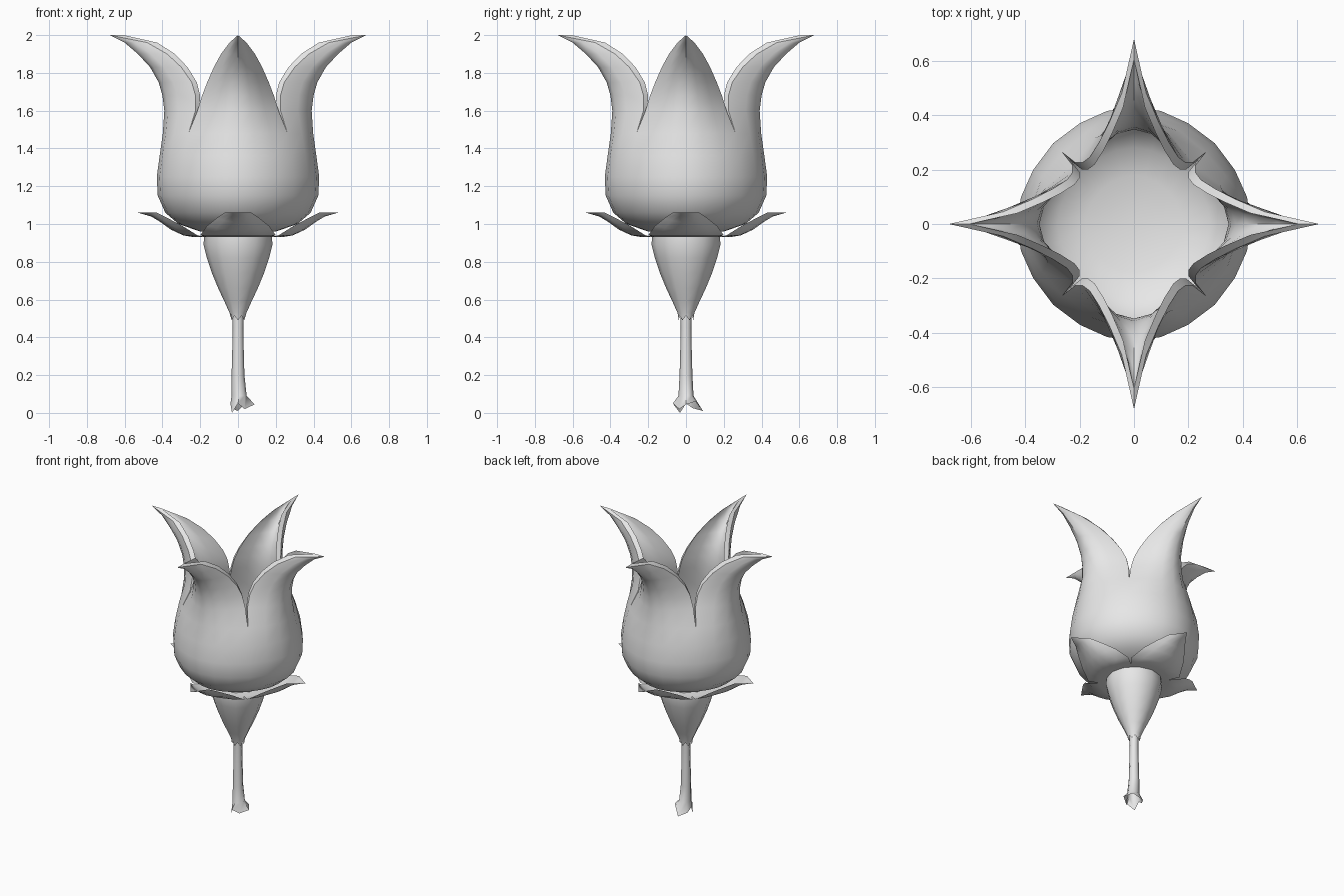
import bpy, bmesh, math
from mathutils import Matrix, Vector

cube = bpy.data.objects.get("Cube")
if cube:
    bpy.data.objects.remove(cube, do_unlink=True)

grey = bpy.data.materials.new("plain_grey")
grey.use_nodes = True
grey.diffuse_color = (0.8, 0.8, 0.8, 1)
grey.node_tree.nodes["Principled BSDF"].inputs["Base Color"].default_value = (0.8, 0.8, 0.8, 1)


def finish(name, bm, angle=40):
    """Weld the seams, fix normals and make a smooth object."""
    bmesh.ops.remove_doubles(bm, verts=bm.verts, dist=0.001)
    bmesh.ops.recalc_face_normals(bm, faces=bm.faces)
    mesh = bpy.data.meshes.new(name)
    bm.to_mesh(mesh)
    bm.free()
    mesh.materials.append(grey)
    obj = bpy.data.objects.new(name, mesh)
    bpy.context.scene.collection.objects.link(obj)
    bpy.ops.object.select_all(action='DESELECT')
    obj.select_set(True)
    bpy.context.view_layer.objects.active = obj
    bpy.ops.object.shade_smooth_by_angle(angle=math.radians(angle))
    return obj


def skin(bm, rows, closed=False):
    """Quads between successive rows of vertices."""
    for a, b in zip(rows, rows[1:]):
        n = len(a)
        for i in range(n if closed else n - 1):
            j = (i + 1) % n
            bm.faces.new((a[i], a[j], b[j], b[i]))


def leaf_grid(bm, rows, turn, scale=1.0, rise=0.0, lift=0.0, segs=6):
    """Curved leaf facing -y; rows are (z, middle radius, edge x, edge y)."""
    grid = []
    for z, mid, ex, ey in rows:
        line = []
        for i in range(segs + 1):
            t = 2 * i / segs - 1
            out = mid - (mid - ey) * t * t
            p = Vector((ex * t * scale, -out * scale, z + lift * t * t))
            p.z += rise * max(0, 1.25 - z) / 0.3
            line.append(bm.verts.new(turn @ p))
        grid.append(line)
    skin(bm, grid)
    return grid


def lathe(bm, profile, sides=12):
    rings = []
    for r, z in profile:
        rings.append([bm.verts.new((r * math.cos(k * math.tau / sides),
                                    r * math.sin(k * math.tau / sides), z))
                      for k in range(sides)])
    skin(bm, rings, closed=True)
    return rings


turns = [Matrix.Rotation(k * math.pi / 2, 3, 'Z') for k in range(4)]

# Petals: a round cup below, four curling points above
cup = [(z, r, r * 0.69, r * 0.69) for z, r in
       ((0.95, 0), (0.96, 0.2), (1.0, 0.315), (1.06, 0.385), (1.15, 0.425),
        (1.25, 0.43), (1.36, 0.415))]
points = [(1.48, 0.398, 0.262, 0.262), (1.6, 0.39, 0.215, 0.225),
          (1.68, 0.4, 0.19, 0.225), (1.75, 0.42, 0.163, 0.245),
          (1.83, 0.465, 0.128, 0.3), (1.9, 0.53, 0.09, 0.375),
          (1.96, 0.6, 0.045, 0.48), (2.0, 0.68, 0, 0.68)]
bm = bmesh.new()
for turn in turns:
    outer = leaf_grid(bm, cup + points, turn)
    inner = leaf_grid(bm, cup + points, turn, scale=0.89, rise=0.04)
    for side in (0, -1):
        first = len(cup)
        skin(bm, [[row[side] for row in outer[first:]],
                  [row[side] for row in inner[first:]]])
finish("petals", bm)

# Sepals: a thin four-pointed collar under the cup
sepal = [(0.945, 0.1, 0.07, 0.07), (0.93, 0.23, 0.16, 0.16),
         (0.94, 0.29, 0.2, 0.215), (0.97, 0.355, 0.165, 0.295),
         (1.01, 0.41, 0.115, 0.37), (1.04, 0.46, 0.07, 0.43),
         (1.06, 0.53, 0, 0.53)]
bm = bmesh.new()
for turn in turns:
    grid = leaf_grid(bm, sepal, turn)
    # Edges of the outer half curl upward
    for row in grid[3:6]:
        for i, v in enumerate(row):
            t = 2 * i / (len(row) - 1) - 1
            v.co.z += 0.02 * t * t
finish("sepals", bm)

# Hip: swollen base with a ragged lower lip
bm = bmesh.new()
rings = lathe(bm, [(0.038, 0.49), (0.045, 0.53), (0.072, 0.59), (0.105, 0.66),
                   (0.138, 0.74), (0.165, 0.82), (0.182, 0.89), (0.18, 0.94),
                   (0.12, 0.96)])
for v in rings[0][::2]:
    v.co.z += 0.025
bm.faces.new(rings[-1])
finish("hip", bm, 60)

# Stem: slim stalk with a torn, flared foot
bm = bmesh.new()
rings = lathe(bm, [(0.05, 0.03), (0.04, 0.09), (0.034, 0.2), (0.03, 0.35),
                   (0.028, 0.45), (0.03, 0.54)], sides=8)
torn = [(0.088, 0.045), (0.07, 0.06), (0.09, 0.01), (0.05, 0.025),
        (0.04, 0.05), (0.045, 0.0), (0.07, 0.05), (0.05, 0.02)]
for v, (r, z) in zip(rings[0], torn):
    v.co = Vector((v.co.x, v.co.y, 0)).normalized() * r + Vector((0, 0, z))
for v in rings[1]:
    v.co.x += 0.006
finish("stem", bm, 60)
